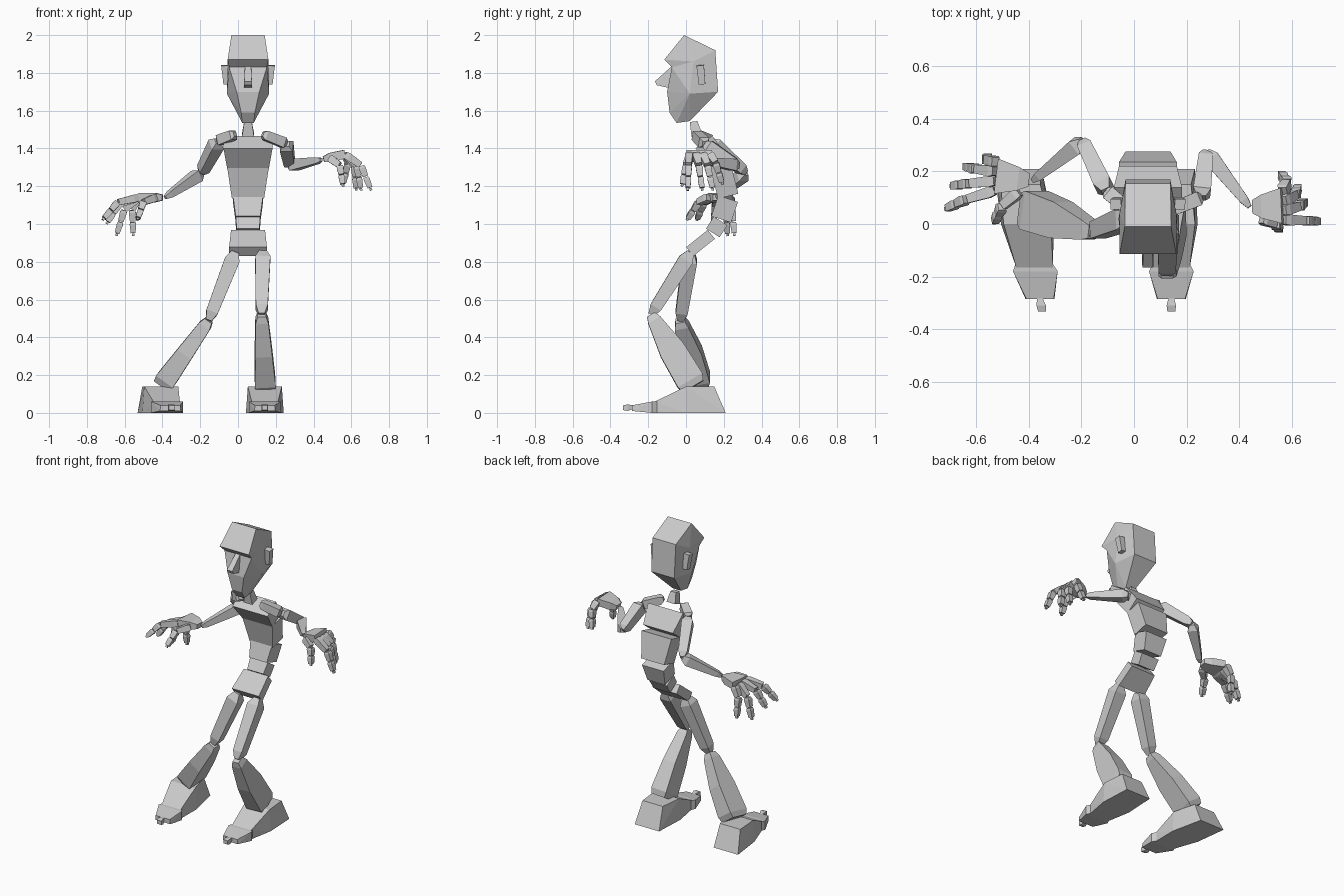
import bpy, bmesh, math
from mathutils import Vector

cube = bpy.data.objects.get("Cube")
if cube:
    bpy.data.objects.remove(cube, do_unlink=True)

MIDDLE = .053
FORWARD = Vector((0, 1, 0))
UPWARD = Vector((0, 0, 1))
SIDES = (("left", 1), ("right", -1))


def hull(name, points):
    """Flat-shaded convex solid around the points."""
    bm = bmesh.new()
    for point in points:
        bm.verts.new(point)
    bmesh.ops.convex_hull(bm, input=bm.verts[:])
    loose = [vert for vert in bm.verts if not vert.link_faces]
    bmesh.ops.delete(bm, geom=loose, context='VERTS')
    bmesh.ops.dissolve_limit(bm, angle_limit=math.radians(2), verts=bm.verts[:], edges=bm.edges[:])
    bmesh.ops.recalc_face_normals(bm, faces=bm.faces[:])
    mesh = bpy.data.meshes.new(name)
    bm.to_mesh(mesh)
    bm.free()
    bpy.context.collection.objects.link(bpy.data.objects.new(name, mesh))


def slab(name, rows, centre=MIDDLE, slant=0):
    """Symmetric solid from (y, z, half width) rows, optionally slanted across x."""
    hull(name, [(centre + slant * y + sign * half, y, z)
                for y, z, half in rows for sign in (-1, 1)])


def bone(name, start, end, sections, up=FORWARD):
    """Straight bar with rectangular (fraction, width, depth) sections."""
    start, end = Vector(start), Vector(end)
    axis = end - start
    across = axis.cross(up).normalized()
    over = across.cross(axis).normalized()
    hull(name, [start + axis * fraction + across * (i * width / 2) + over * (j * depth / 2)
                for fraction, width, depth in sections for i in (-1, 1) for j in (-1, 1)])


def limb(name, start, end, first, last, up=UPWARD):
    """Square bar with narrowed joint ends."""
    sizes = ((0, first / 2), (.12, first), (.88, last), (1, last / 2))
    bone(name, start, end, [(fraction, size, size) for fraction, size in sizes], up)


# Head
crown, temple, brow_root = (-.01, 2, .088), (.04, 1.86, .108), (-.075, 1.83, .1)
slab("skull", [crown, temple, brow_root, (.155, 1.92, .086), (.17, 1.7, .085),
               (.02, 1.69, .112), (.02, 1.545, .03), (-.05, 1.535, .03),
               (-.087, 1.59, .036), (-.1, 1.7, .06)])
slab("brow", [crown, temple, brow_root, (-.115, 1.87, .108)])
slab("nose", [(-.07, 1.84, .016), (-.165, 1.755, .02), (-.155, 1.735, .022), (-.09, 1.72, .022)])
for side, sign in SIDES:
    bone(f"{side}_ear", (MIDDLE + sign * .115, .085, 1.74), (MIDDLE + sign * .122, .075, 1.84),
         [(0, .03, .035), (1, .04, .04)])

# Neck and torso blocks strung along a curved spine
slab("neck", [(.02, 1.54, .02), (.06, 1.545, .02), (.085, 1.48, .032), (.03, 1.46, .032)])
spine = [(.09, 1.44), (.18, 1.32), (.225, 1.14), (.185, 1.02), (.14, .95), (.015, .85)]
blocks = [("chest", .26, .22, .11), ("upper_waist", .22, .17, .11), ("lower_waist", .16, .13, .11),
          ("hip_joint", .13, .12, .085), ("pelvis", .18, .2, .06)]
for (name, top, bottom, depth), above, below in zip(blocks, spine, spine[1:]):
    bone(name, (MIDDLE, *above), (MIDDLE, *below), [(.05, top, depth), (.96, bottom, depth)])

# Arms: joints run collar, shoulder, elbow, wrist
arms = {
    "left": [(.13, .05, 1.475), (.255, .1, 1.425), (.275, .275, 1.31), (.44, .065, 1.34)],
    "right": [(-.015, .05, 1.475), (-.105, .125, 1.44), (-.195, .315, 1.27), (-.385, .165, 1.14)],
}
for side, (collar, shoulder, elbow, wrist) in arms.items():
    limb(f"{side}_collar", collar, shoulder, .05, .055)
    limb(f"{side}_upper_arm", shoulder, elbow, .068, .055)
    limb(f"{side}_forearm", elbow, wrist, .062, .034)

# Hands: fingers fan out from the knuckle line and arch down to their tips
knuckles = {"left": (.565, .07, 1.37), "right": (-.525, .182, 1.14)}
fingertips = {
    "left": {"index": (.7, .01, 1.19), "middle": (.65, .085, 1.19), "ring": (.625, .14, 1.19),
             "little": (.56, .19, 1.22), "thumb": (.555, -.02, 1.21)},
    "right": {"index": (-.71, .06, 1.03), "middle": (-.69, .145, 1.01), "ring": (-.64, .22, .95),
              "little": (-.555, .255, .95), "thumb": (-.53, .01, 1.03)},
}
spread = FORWARD * .036


def finger_bones(name, base, tip, lift):
    """Three tapering segments and a small nail."""
    bend = base.lerp(tip, .5) + lift
    last = bend.lerp(tip, .5)
    spans = {"base": (base, bend), "middle": (bend, last), "end": (last, tip)}
    for n, (part, (start, end)) in enumerate(spans.items()):
        width = .041 - .004 * n
        bone(f"{name}_{part}", start, end,
             [(.04, width * .8, width * .8), (.25, width, width), (.96, width * .8, width * .8)])
    bone(f"{name}_nail", tip, tip + (tip - last) * .2, [(0, .014, .014), (1, .014, .014)])


for side, sign in SIDES:
    wrist, front = Vector(arms[side][-1]), Vector(knuckles[side])
    lift = Vector((sign * .02, 0, .03))
    bone(f"{side}_palm", wrist, front, [(.1, .05, .03), (.4, .09, .05), (1, .135, .045)], UPWARD)
    for n, (finger, tip) in enumerate(fingertips[side].items()):
        if finger == "thumb":
            base = wrist.lerp(front, .35) - spread * 1.3
        else:
            base = front + spread * (n - 1.5)
        finger_bones(f"{side}_{finger}", base, Vector(tip), lift)

# Legs: joints run hip, knee, ankle
legs = {
    "left": [(.132, .025, .85), (.125, -.185, .52), (.145, .04, .14)],
    "right": [(-.015, .025, .85), (-.155, -.03, .49), (-.4, .06, .15)],
}
for side, (hip, knee, ankle) in legs.items():
    limb(f"{side}_thigh", hip, knee, .08, .064, FORWARD)
    bone(f"{side}_shin", knee, ankle, [(0, .045, .05), (.08, .068, .075), (.5, .09, .14),
                                       (.92, .11, .15), (1, .095, .12)])

# Feet: wedge, toe cap and small tip
foot = [(.21, 0, .09), (.15, .14, .075), (0, .14, .09), (0, 0, .1), (-.165, .06, .07), (-.165, 0, .07)]
toe = [(-.14, .06, .065), (-.14, 0, .065), (-.18, .06, .085), (-.18, 0, .085),
       (-.285, .04, .052), (-.285, .01, .055)]
toe_tip = [(-.28, .02, .01), (-.28, .04, .01), (-.31, .01, .018), (-.31, .045, .018),
           (-.333, .015, .015), (-.333, .04, .015)]
for side, centre, slant in (("left", .142, 0), ("right", -.406, -.17)):
    for part, rows in (("foot", foot), ("toe", toe), ("toe_tip", toe_tip)):
        slab(f"{side}_{part}", rows, centre, slant)
